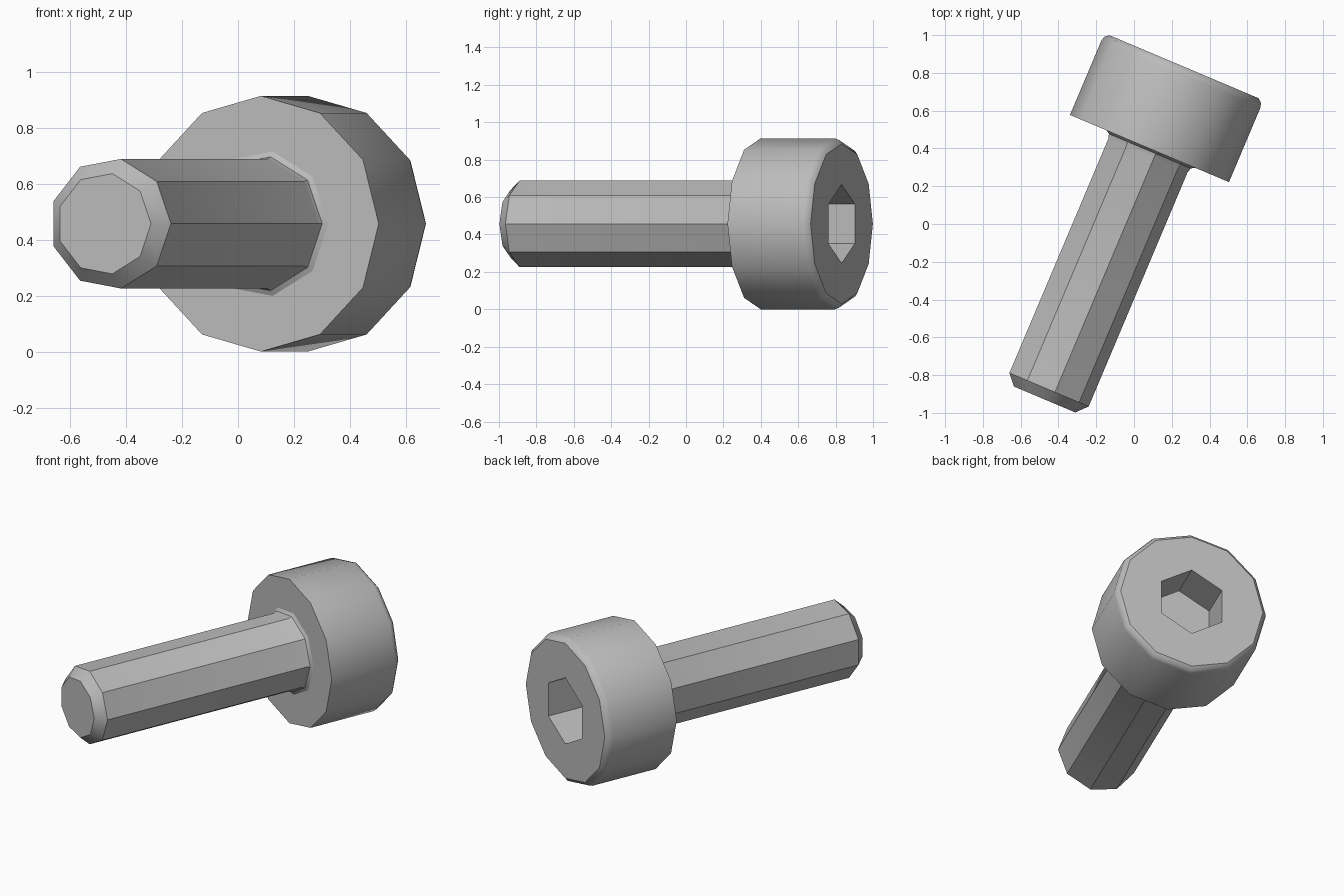
import bpy
import bmesh
import math
from mathutils import Matrix, Vector

cube = bpy.data.objects.get("Cube")
if cube:
    bpy.data.objects.remove(cube, do_unlink=True)

# Plain steel grey
steel = bpy.data.materials.new("steel_grey")
steel.use_nodes = True
GREY = (0.5, 0.5, 0.5, 1)
steel.diffuse_color = GREY
steel.node_tree.nodes["Principled BSDF"].inputs["Base Color"].default_value = GREY

# Bolt frame: local z runs along the bolt from tip to head, lying horizontally
turn = math.radians(22.9)
side = Vector((math.cos(turn), -math.sin(turn), 0))
axis = Vector((math.sin(turn), math.cos(turn), 0))
down = Vector((0, 0, -1))
frame = Matrix((side, down, axis)).transposed().to_4x4()
frame.translation = side * -0.08 + Vector((0, 0, 0.457))


def ring(bm, sides, radius, height, start=0):
    """A regular polygon of vertices around the bolt axis."""
    angles = [start + math.tau * i / sides for i in range(sides)]
    return [bm.verts.new((radius * math.cos(a), radius * math.sin(a), height))
            for a in angles]


def bridge(bm, low, high):
    n = len(low)
    for i in range(n):
        k = (i + 1) % n
        bm.faces.new((low[i], low[k], high[k], high[i]))


def lathe(bm, sides, profile):
    """Stack rings along the axis and return them."""
    rings = [ring(bm, sides, r, h) for r, h in profile]
    for low, high in zip(rings, rings[1:]):
        bridge(bm, low, high)
    return rings


def finish(bm, name):
    bmesh.ops.recalc_face_normals(bm, faces=bm.faces)
    mesh = bpy.data.meshes.new(name)
    bm.to_mesh(mesh)
    bm.free()
    mesh.materials.append(steel)
    obj = bpy.data.objects.new(name, mesh)
    obj.matrix_world = frame
    bpy.context.collection.objects.link(obj)
    bpy.ops.object.select_all(action="DESELECT")
    obj.select_set(True)
    bpy.context.view_layer.objects.active = obj
    bpy.ops.object.shade_smooth_by_angle(angle=math.radians(35))


# Shank: nine-sided rod, chamfered tip, small flare under the head
bm = bmesh.new()
rings = lathe(bm, 9, [(0.182, -1.04), (0.235, -0.983), (0.235, 0.365),
                      (0.243, 0.388), (0.262, 0.4), (0.262, 0.41)])
bm.faces.new(rings[0])
bm.faces.new(rings[-1])
finish(bm, "shank")

# Head: twelve-sided cylinder with a softened rim and a hexagonal socket
bm = bmesh.new()
rings = lathe(bm, 12, [(0.457, 0.4), (0.457, 0.83), (0.449, 0.853), (0.428, 0.87)])
bm.faces.new(rings[0])
rim = rings[-1]
mouth = ring(bm, 6, 0.21, 0.87, math.pi / 6)
floor = ring(bm, 6, 0.21, 0.62, math.pi / 6)
for j in range(6):
    i = 2 * j + 1
    bm.faces.new((rim[i], rim[(i + 1) % 12], rim[(i + 2) % 12],
                  mouth[(j + 1) % 6], mouth[j]))
bridge(bm, floor, mouth)
bm.faces.new(floor)
finish(bm, "socket_head")
